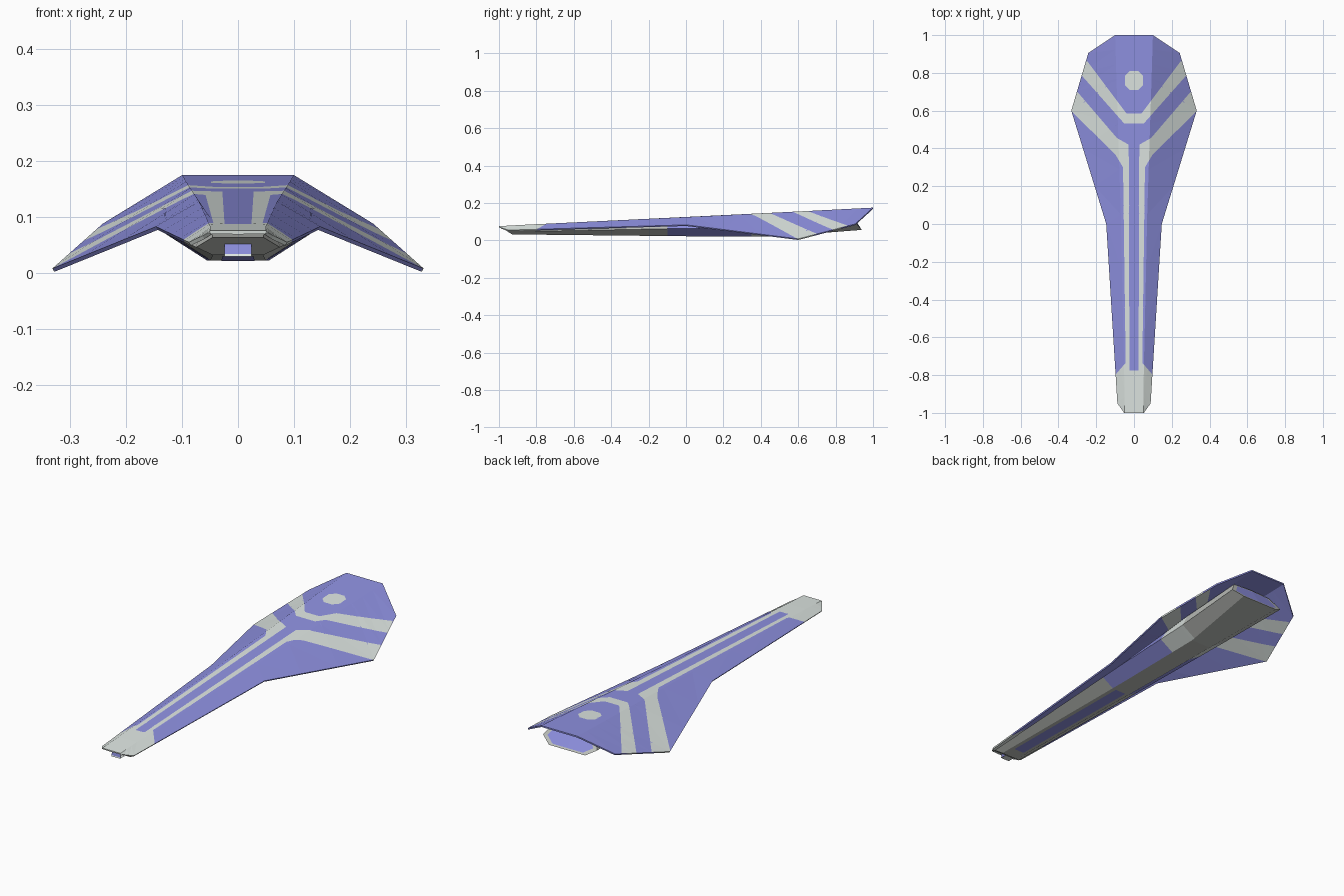
import bpy, bmesh
from mathutils import Vector
from mathutils.bvhtree import BVHTree

if "Cube" in bpy.data.objects:
    bpy.data.objects.remove(bpy.data.objects["Cube"])


def material(name, rgb):
    m = bpy.data.materials.new(name)
    m.use_nodes = True
    m.diffuse_color = (*rgb, 1)
    bsdf = m.node_tree.nodes["Principled BSDF"]
    bsdf.inputs["Base Color"].default_value = (*rgb, 1)
    bsdf.inputs["Roughness"].default_value = 0.7
    return m


BLUE = material("hull blue", (0.28, 0.29, 0.77))
LIGHT = material("light grey", (0.74, 0.80, 0.77))
GREY = material("belly grey", (0.53, 0.55, 0.52))


def make_object(name, bm, mats):
    mesh = bpy.data.meshes.new(name)
    bm.to_mesh(mesh)
    bm.free()
    for m in mats:
        mesh.materials.append(m)
    ob = bpy.data.objects.new(name, mesh)
    bpy.context.collection.objects.link(ob)
    return ob


def mirror(ob):
    mod = ob.modifiers.new("mirror", "MIRROR")
    mod.use_clip = True
    mod.merge_threshold = 0.0005


def inside(p, poly):
    hit = False
    for a, b in zip(poly, poly[1:] + poly[:1]):
        if (a[1] > p.y) != (b[1] > p.y):
            if p.x < a[0] + (p.y - a[1]) / (b[1] - a[1]) * (b[0] - a[0]):
                hit = not hit
    return hit


# Upper hull, left half: ridge point and rim point at each station
stations = [
    ((0.05, -1, 0.076), (0.052, -1, 0.072)),
    ((0.05, -0.87, 0.083), (0.088, -0.95, 0.055)),
    ((0.07, 0.05, 0.127), (0.147, 0, 0.083)),
    ((0.093, 0.77, 0.163), (0.332, 0.6, 0.008)),
    ((0.1, 1, 0.175), (0.242, 0.905, 0.088)),
]
STEPS = 3
bm = bmesh.new()
rows = []
for i, (ridge, rim) in enumerate(stations):
    nxt = stations[min(i + 1, len(stations) - 1)]
    for k in range(STEPS if i < len(stations) - 1 else 1):
        r = Vector(ridge).lerp(Vector(nxt[0]), k / STEPS)
        e = Vector(rim).lerp(Vector(nxt[1]), k / STEPS)
        rows.append([bm.verts.new(p) for p in ((0, r.y, r.z), r, e)])
for a, b in zip(rows, rows[1:]):
    for j in range(2):
        bm.faces.new((a[j], a[j + 1], b[j + 1], b[j]))
bmesh.ops.triangulate(bm, faces=bm.faces[:])
surface = BVHTree.FromBMesh(bm)

# Painted areas of the half hull, seen in plan
paint = [
    # long stripe sweeping out to the wing tip
    [(0.024, -0.78), (0.044, -0.74), (0.058, 0.3), (0.1, 0.37), (0.34, 0.605),
     (0.30, 0.70), (0.09, 0.455), (0.028, 0.42)],
    # rear chevron
    [(0, 0.53), (0.05, 0.53), (0.28, 0.79), (0.25, 0.865), (0.04, 0.585), (0, 0.585)],
    # round marking
    [(0, 0.71), (0.022, 0.71), (0.048, 0.735), (0.048, 0.785), (0.022, 0.81), (0, 0.81)],
    # nose cap
    [(0, -1.1), (0.2, -1.1), (0.2, -0.9), (0.1, -0.8), (0.044, -0.735), (0.024, -0.775), (0, -0.775)],
]


def is_light(p):
    return int(any(inside(p, area) for area in paint))


for poly in paint:
    for a, b in zip(poly, poly[1:] + poly[:1]):
        if a[0] == b[0] == 0:
            continue
        bmesh.ops.bisect_plane(bm, geom=bm.verts[:] + bm.edges[:] + bm.faces[:], dist=1e-5,
                               plane_co=(*a, 0), plane_no=(b[1] - a[1], a[0] - b[0], 0))
for f in bm.faces:
    f.material_index = is_light(f.calc_center_median())
bmesh.ops.dissolve_limit(bm, angle_limit=0.004, verts=bm.verts[:], edges=bm.edges[:],
                         delimit={'MATERIAL'})
hull = make_object("upper_hull", bm, [BLUE, LIGHT])
mirror(hull)
shell = hull.modifiers.new("shell", "SOLIDIFY")
shell.thickness = 0.007
shell.offset = -1


# Panel seams: fine strips on the hull in the colour beneath them
def on_hull(p):
    hit = surface.ray_cast(Vector((p.x, p.y, 1)), Vector((0, 0, -1)))[0]
    return hit + Vector((0, 0, 0.0008)) if hit else None


seams = [
    [(0, 0.765), (0.093, 0.765), (0.325, 0.603)],
    [(0, 0.53), (0.085, 0.53), (0.266, 0.4)],
    [(0.077, 0.3), (0.13, 0.26), (0.197, 0.175)],
    [(0, 0.1), (0.072, 0.1), (0.13, 0.1)],
    [(0, 0.055), (0.07, 0.055), (0.142, 0.004)],
    [(0.02, -0.2), (0.065, -0.2), (0.131, -0.235)],
    [(0, -0.443), (0.06, -0.443), (0.117, -0.475)],
    [(0, -0.693), (0.054, -0.693), (0.102, -0.73)],
    [(0, -0.772), (0.02, -0.772), (0.05, -0.806), (0.092, -0.855)],
    [(0, 0.46), (0.055, 0.46)],
    [(0.13, 0.17), (0.13, 0.26)],
    [(0.13, 0.36), (0.135, 0.43), (0.1, 0.46)],
]
bm = bmesh.new()
PIECES = 12
for path in seams:
    for a, b in zip(path, path[1:]):
        a, b = Vector((*a, 0)), Vector((*b, 0))
        side = (b - a).normalized().cross(Vector((0, 0, 1))) * 0.0015
        for k in range(PIECES):
            p, q = a.lerp(b, k / PIECES), a.lerp(b, (k + 1) / PIECES)
            quad = [on_hull(v) for v in (p + side, p - side, q - side, q + side)]
            if all(quad):
                face = bm.faces.new([bm.verts.new(v) for v in quad])
                face.material_index = is_light((p + q) / 2)
bmesh.ops.remove_doubles(bm, verts=bm.verts[:], dist=1e-5)
bmesh.ops.recalc_face_normals(bm, faces=bm.faces[:])
mirror(make_object("panel_seams", bm, [BLUE, LIGHT]))

# Belly: lofted half sections from keel to hull, with slanted ends
sections = [
    [(0, -0.93, 0.032), (0.045, -0.93, 0.032), (0.075, -0.952, 0.046), (0.045, -0.98, 0.064), (0, -0.98, 0.064)],
    [(0, 0, 0.022), (0.05, 0, 0.022), (0.115, 0, 0.064), (0.06, 0, 0.115), (0, 0, 0.115)],
    [(0, 0.5, 0.022), (0.055, 0.5, 0.022), (0.13, 0.5, 0.07), (0.1, 0.5, 0.13), (0, 0.5, 0.135)],
    [(0, 0.94, 0.056), (0.1, 0.94, 0.056), (0.15, 0.915, 0.085), (0.11, 0.88, 0.145), (0, 0.88, 0.15)],
]
bm = bmesh.new()
loops = [[bm.verts.new(p) for p in s] for s in sections]
for a, b in zip(loops, loops[1:]):
    for j in range(4):
        bm.faces.new((a[j], b[j], b[j + 1], a[j + 1]))
bm.faces.new(loops[0])
# rear panel inside a grey rim
rear_centre = Vector((0, 0.908, 0.105))
inner = [bm.verts.new(rear_centre.lerp(v.co, 0.84)) for v in loops[-1]]
for j in range(4):
    bm.faces.new((loops[-1][j], inner[j], inner[j + 1], loops[-1][j + 1]))
rear = bm.faces.new(inner)
bmesh.ops.recalc_face_normals(bm, faces=bm.faces[:])
# flank bands: blue, then light, on the lower side faces
for y in (-0.1, 0.35, 0.52):
    bmesh.ops.bisect_plane(bm, geom=bm.verts[:] + bm.edges[:] + bm.faces[:], dist=1e-5,
                           plane_co=(0, y, 0), plane_no=(0, 1, 0))
for f in bm.faces:
    c = f.calc_center_median()
    if abs(f.normal.y) < 0.5 and f.normal.x > 0.2:
        f.material_index = 1 if -0.1 < c.y < 0.35 else 2 if 0.35 < c.y < 0.52 else 0
rear.material_index = 1
mirror(make_object("belly", bm, [GREY, BLUE, LIGHT]))


# Thin plates on the belly
def plate(name, points, mat):
    bm = bmesh.new()
    bm.faces.new([bm.verts.new((s * x, y, z)) for s, pts in ((-1, points), (1, points[::-1]))
                  for x, y, z in pts[::-1]])
    make_object(name, bm, [mat])


plate("front_window", [(0.024, -0.964, 0.034), (0.024, -0.962, 0.052)], BLUE)
plate("window_lip", [(0.024, -0.966, 0.029), (0.024, -0.964, 0.034)], LIGHT)
plate("window_sill", [(0.024, -0.93, 0.029), (0.024, -0.966, 0.029)], LIGHT)
plate("keel_panel", [(0.03, -0.1, 0.0215), (0.028, -0.86, 0.0297)], BLUE)
